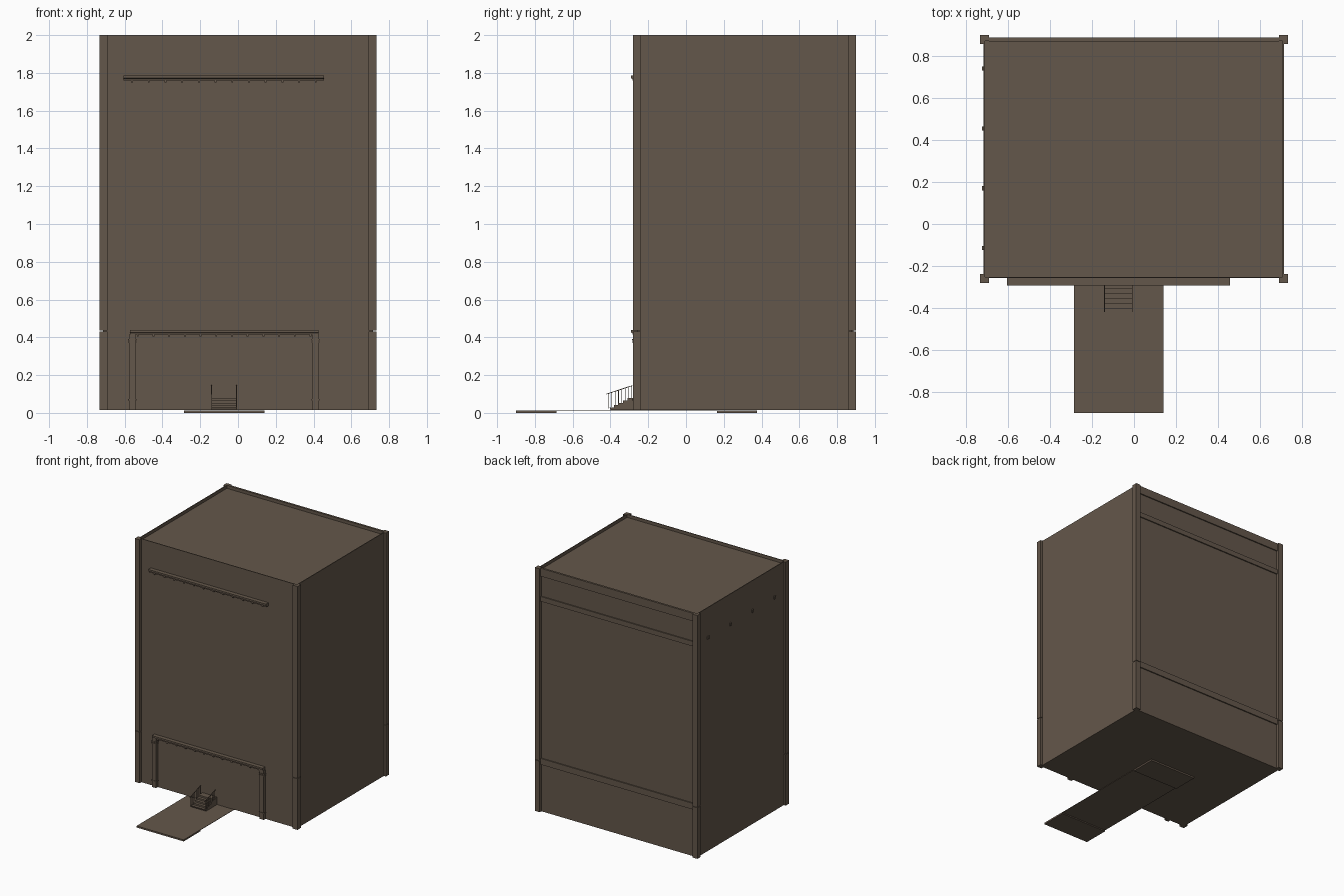
import bpy, bmesh, math

if "Cube" in bpy.data.objects:
    bpy.data.objects.remove(bpy.data.objects["Cube"])

mat = bpy.data.materials.new("warm brown")
mat.diffuse_color = (0.127, 0.095, 0.069, 1)
mat.use_nodes = True
mat.node_tree.nodes["Principled BSDF"].inputs["Base Color"].default_value = mat.diffuse_color


def finish(name, bm):
    bmesh.ops.recalc_face_normals(bm, faces=bm.faces)
    me = bpy.data.meshes.new(name)
    bm.to_mesh(me)
    bm.free()
    me.materials.append(mat)
    ob = bpy.data.objects.new(name, me)
    bpy.context.collection.objects.link(ob)
    return ob


def boxes(name, items):
    """One object made of boxes given as (x0, x1, y0, y1, z0, z1)."""
    bm = bmesh.new()
    for x0, x1, y0, y1, z0, z1 in items:
        vs = bmesh.ops.create_cube(bm, size=1)["verts"]
        for v in vs:
            v.co.x = x1 if v.co.x > 0 else x0
            v.co.y = y1 if v.co.y > 0 else y0
            v.co.z = z1 if v.co.z > 0 else z0
    return finish(name, bm)


def prism(name, profile, x0, x1):
    """Extrude a (y, z) profile along x."""
    bm = bmesh.new()
    f = bm.faces.new([bm.verts.new((x0, y, z)) for y, z in profile])
    r = bmesh.ops.extrude_face_region(bm, geom=[f])
    for v in r["geom"]:
        if isinstance(v, bmesh.types.BMVert):
            v.co.x = x1
    return finish(name, bm)


BASE, TOP = 0.016, 2.0

# main block with a recessed roof inside a thin parapet
bm = bmesh.new()
vs = bmesh.ops.create_cube(bm, size=1)["verts"]
for v in vs:
    v.co.x = 0.714 if v.co.x > 0 else -0.716
    v.co.y = 0.878 if v.co.y > 0 else -0.258
    v.co.z = TOP if v.co.z > 0 else BASE
bm.normal_update()
roof = max(bm.faces, key=lambda f: f.calc_center_median().z)
bmesh.ops.inset_region(bm, faces=[roof], thickness=0.009)
r = bmesh.ops.extrude_face_region(bm, geom=[roof])
for v in r["geom"]:
    if isinstance(v, bmesh.types.BMVert):
        v.co.z -= 0.025
bmesh.ops.delete(bm, geom=[roof], context="FACES_ONLY")
finish("building_block", bm)

# L-shaped corner pilasters, split at the ground-floor cornice
pil = []
for sx in (-1, 1):
    for sy in (-1, 1):
        xs = sorted((sx * 0.733, sx * 0.69))
        ys = (0.858, 0.90) if sy > 0 else (-0.281, -0.238)
        xt = sorted((sx * 0.733, sx * 0.712))
        yt = (0.877, 0.90) if sy > 0 else (-0.281, -0.257)
        for z0, z1 in ((BASE, 0.432), (0.436, TOP)):
            pil += [(*xs, *yt, z0, z1), (*xt, *ys, z0, z1)]
boxes("corner_pilasters", pil)

# rear parapet band and cornice bands
boxes("rear_bands", [(-0.69, 0.69, 0.87, 0.887, a, b)
                     for a, b in ((1.935, 2.0), (1.73, 1.77), (0.40, 0.45))])

# front cornices: stepped profile
def cornice(name, x0, x1, z):
    prism(name, [(-0.255, z - 0.008), (-0.283, z - 0.008), (-0.283, z), (-0.292, z + 0.004),
                 (-0.292, z + 0.018), (-0.255, z + 0.018)], x0, x1)
    n = 12
    boxes(name + "_brackets", [(x - 0.005, x + 0.005, -0.279, -0.255, z - 0.018, z - 0.006)
                               for x in (x0 + (x1 - x0) * (i + 0.5) / n for i in range(n))])


cornice("upper_cornice", -0.605, 0.456, 1.768)
cornice("shopfront_cornice", -0.572, 0.425, 0.422)

# shopfront pilasters with base and cap mouldings
shop = []
for x in (-0.56, 0.41):
    shop.append((x - 0.018, x + 0.018, -0.281, -0.257, BASE, 0.416))
    for z in (0.066, 0.372, 0.384):
        shop.append((x - 0.022, x + 0.022, -0.285, -0.257, z, z + 0.007))
boxes("shopfront_pilasters", shop)

# small brackets on the left wall
boxes("left_wall_brackets", [(-0.725, -0.71, y - 0.01, y + 0.01, 1.745, 1.768)
                             for y in (0.74, 0.455, 0.17, -0.115)])

# front steps with sloped underside
prof = [(-0.257, 0.016), (-0.40, 0.016)]
n = 5
y, z = -0.405, 0.016
for i in range(n):
    z += 0.0125
    prof += [(y, z), (y + 0.024, z)]
    y += 0.024
prof += [(-0.257, z)]
prism("front_steps", prof, -0.14, -0.008)

# stair railings: sloped rail, balusters and end post
for i, x in enumerate((-0.14, -0.008)):
    rail = [(-0.42, 0.098), (-0.282, 0.143), (-0.282, 0.147), (-0.42, 0.102)]
    prism(f"stair_rail_{i}", rail, x - 0.002, x + 0.002)
    bars = []
    for k in range(8):
        yy = -0.41 + k * 0.0175
        t = (yy + 0.42) / 0.138
        bars.append((x - 0.0015, x + 0.0015, yy - 0.0015, yy + 0.0015,
                     0.02 + 0.05 * t, 0.1 + 0.045 * t))
    boxes(f"stair_balusters_{i}", bars)

# pavement plate with thicker kerb slabs at both ends
boxes("pavement", [(-0.285, 0.14, -0.685, 0.165, 0.009, 0.012),
                   (-0.285, 0.14, -0.90, -0.685, 0.0, 0.013),
                   (-0.285, 0.14, 0.165, 0.375, 0.0, 0.013)])
